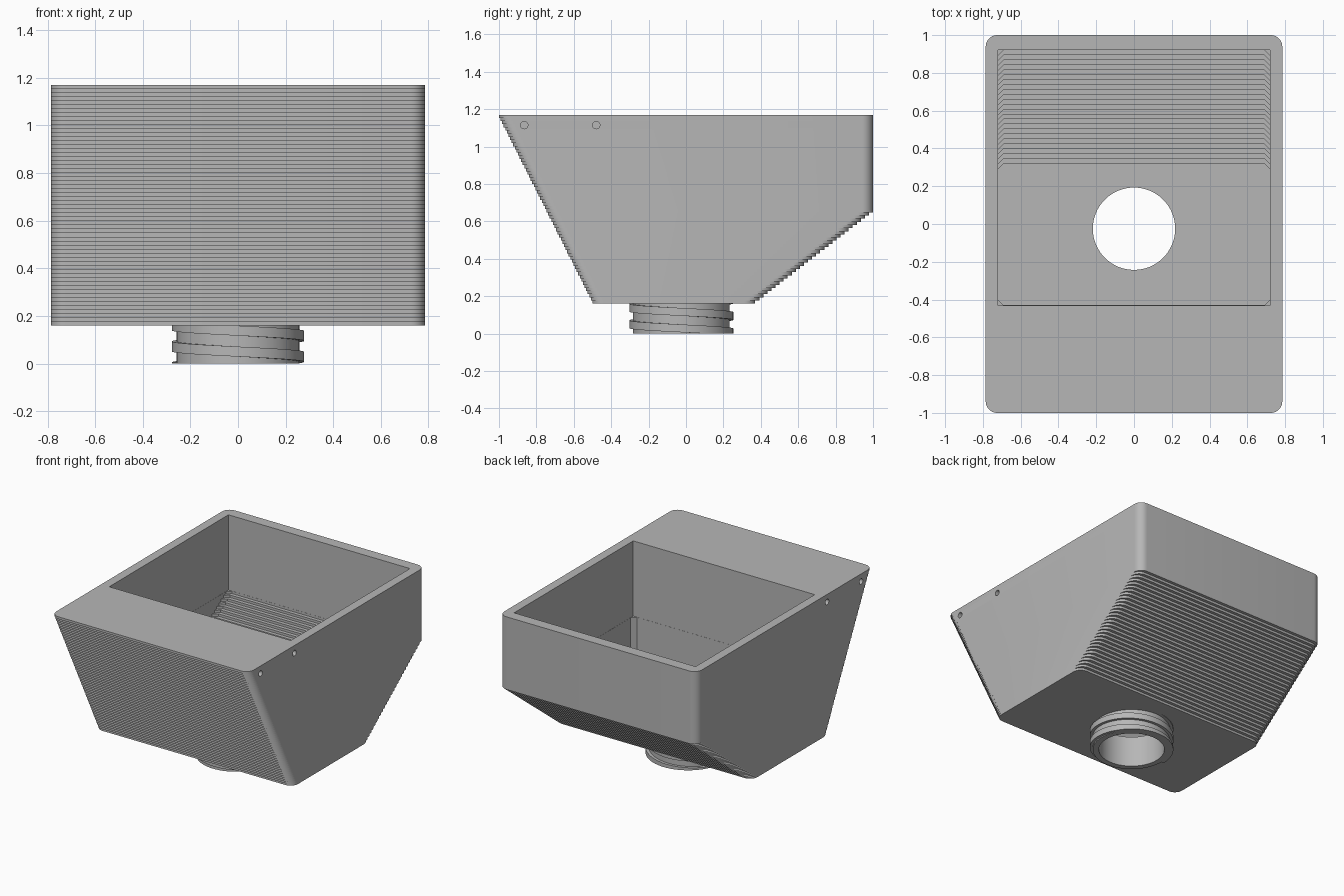
import bpy, bmesh, math
from mathutils import Vector

if "Cube" in bpy.data.objects:
    bpy.data.objects.remove(bpy.data.objects["Cube"])

grey = bpy.data.materials.new("plain grey")
grey.diffuse_color = (0.47, 0.47, 0.47, 1)
grey.use_nodes = True
grey.node_tree.nodes["Principled BSDF"].inputs["Base Color"].default_value = grey.diffuse_color

BASE, TOP, FLOOR = 0.16, 1.17, 0.22
CY = -0.025          # neck centre in y


def make(name, bm):
    bmesh.ops.recalc_face_normals(bm, faces=bm.faces)
    me = bpy.data.meshes.new(name)
    bm.to_mesh(me)
    bm.free()
    ob = bpy.data.objects.new(name, me)
    bpy.context.collection.objects.link(ob)
    me.materials.append(grey)
    return ob


def corner_rect(hx, y0, y1, r, seg):
    """Rectangle outline with rounded (seg > 1) or chamfered (seg = 1) corners."""
    pts = []
    for i, (cx, cy) in enumerate([(hx - r, y1 - r), (r - hx, y1 - r),
                                  (r - hx, y0 + r), (hx - r, y0 + r)]):
        for k in range(seg + 1):
            a = math.pi / 2 * (i + k / seg)
            pts.append((cx + r * math.cos(a), cy + r * math.sin(a)))
    return pts


def loft(bm, outlines):
    """Closed solid through (z, outline) rings."""
    rings = [[bm.verts.new((x, y, z)) for x, y in o] for z, o in outlines]
    n = len(rings[0])
    for a, b in zip(rings, rings[1:]):
        for i in range(n):
            j = (i + 1) % n
            bm.faces.new((a[i], a[j], b[j], b[i]))
    bm.faces.new(rings[0][::-1])
    bm.faces.new(rings[-1])


def cylinder(name, r, depth, loc, axis='Z'):
    rot = (0, math.pi / 2, 0) if axis == 'X' else (0, 0, 0)
    bpy.ops.mesh.primitive_cylinder_add(vertices=64 if r > 0.1 else 24, radius=r,
                                        depth=depth, location=loc, rotation=rot)
    ob = bpy.context.object
    ob.name = name
    ob.data.materials.append(grey)
    return ob


def cut(target, cutter):
    m = target.modifiers.new("cut", 'BOOLEAN')
    m.operation, m.solver, m.object = 'DIFFERENCE', 'EXACT', cutter
    bpy.context.view_layer.objects.active = target
    bpy.ops.object.modifier_apply(modifier=m.name)
    bpy.data.objects.remove(cutter)


def smooth(ob):
    bpy.ops.object.select_all(action='DESELECT')
    ob.select_set(True)
    bpy.context.view_layer.objects.active = ob
    bpy.ops.object.shade_smooth_by_angle(angle=math.radians(30))


# hopper shell: stack of thin rounded slabs giving terraced slopes
N = 60
dz = (TOP - BASE) / N
rings = []
for k in range(N):
    z = BASE + k * dz
    front = -0.5 - 0.5 * k / (N - 1)
    back = min(1.0, 0.37 + 0.63 * k / 29)
    o = corner_rect(0.785, front, back, 0.06, 8)
    rings += [(z, o), (z + dz, o)]
bm = bmesh.new()
loft(bm, rings)
hopper = make("hopper_shell", bm)

# lower cavity: terraced back slope and chamfered corners
M, LEDGE = 24, 0.63
rings = []
for k in range(M):
    z = FLOOR + (LEDGE - FLOOR) * k / M
    o = corner_rect(0.72, -0.43, 0.32 + 0.6 * k / (M - 1), 0.03, 1)
    rings += [(z, o), (z + (LEDGE - FLOOR) / M, o)]
rings[-1] = (LEDGE + 0.01, rings[-1][1])
bm = bmesh.new()
loft(bm, rings)
cut(hopper, make("lower_cavity", bm))

# upper cavity: plain straight-walled opening
rect = [(0.721, 0.921), (-0.721, 0.921), (-0.721, -0.431), (0.721, -0.431)]
bm = bmesh.new()
loft(bm, [(LEDGE, rect), (TOP + 0.1, rect)])
cut(hopper, make("upper_cavity", bm))

# outlet hole and side screw holes
cut(hopper, cylinder("outlet_cutter", 0.24, 0.3, (0, CY, 0.2)))
for side in (-1, 1):
    for y in (-0.865, -0.48):
        cut(hopper, cylinder("screw_cutter", 0.02, 0.12, (side * 0.785, y, 1.115), 'X'))
smooth(hopper)

# outlet neck: plain tube
neck = cylinder("outlet_neck", 0.258, FLOOR + 0.003, (0, CY, (FLOOR + 0.003) / 2))
cut(neck, cylinder("bore_cutter", 0.218, 1, (0, CY, 0.1)))
smooth(neck)

# screw thread: square-section helix, trimmed flat at the neck ends
PITCH, WIDTH, SEG = 0.088, 0.042, 64
bm = bmesh.new()
prev = None
for i in range(-SEG, 4 * SEG + 1):
    a = math.pi - 2 * math.pi * i / SEG
    zc = 0.072 + PITCH * i / SEG
    lo, hi = (min(max(zc + s * WIDTH / 2, 0.0), BASE + 0.01) for s in (-1, 1))
    if hi - lo < 1e-4:
        continue
    sec = [bm.verts.new((r * math.cos(a), CY + r * math.sin(a), z))
           for r, z in ((0.25, lo), (0.278, lo), (0.278, hi), (0.25, hi))]
    if prev:
        for j in range(4):
            bm.faces.new((prev[j], prev[(j + 1) % 4], sec[(j + 1) % 4], sec[j]))
    else:
        bm.faces.new(sec)
    prev = sec
bm.faces.new(prev[::-1])
smooth(make("neck_thread", bm))

# thread end showing around the outlet on the floor (three quarters of a turn)
bm = bmesh.new()
arc = [math.radians(87 + 268 * k / 48) for k in range(49)]
outline = [(0.278 * math.cos(a), CY + 0.278 * math.sin(a)) for a in arc]
outline += [(0.25 * math.cos(a), CY + 0.25 * math.sin(a)) for a in reversed(arc)]
loft(bm, [(FLOOR - 0.01, outline), (FLOOR + 0.003, outline)])
smooth(make("floor_thread_end", bm))
